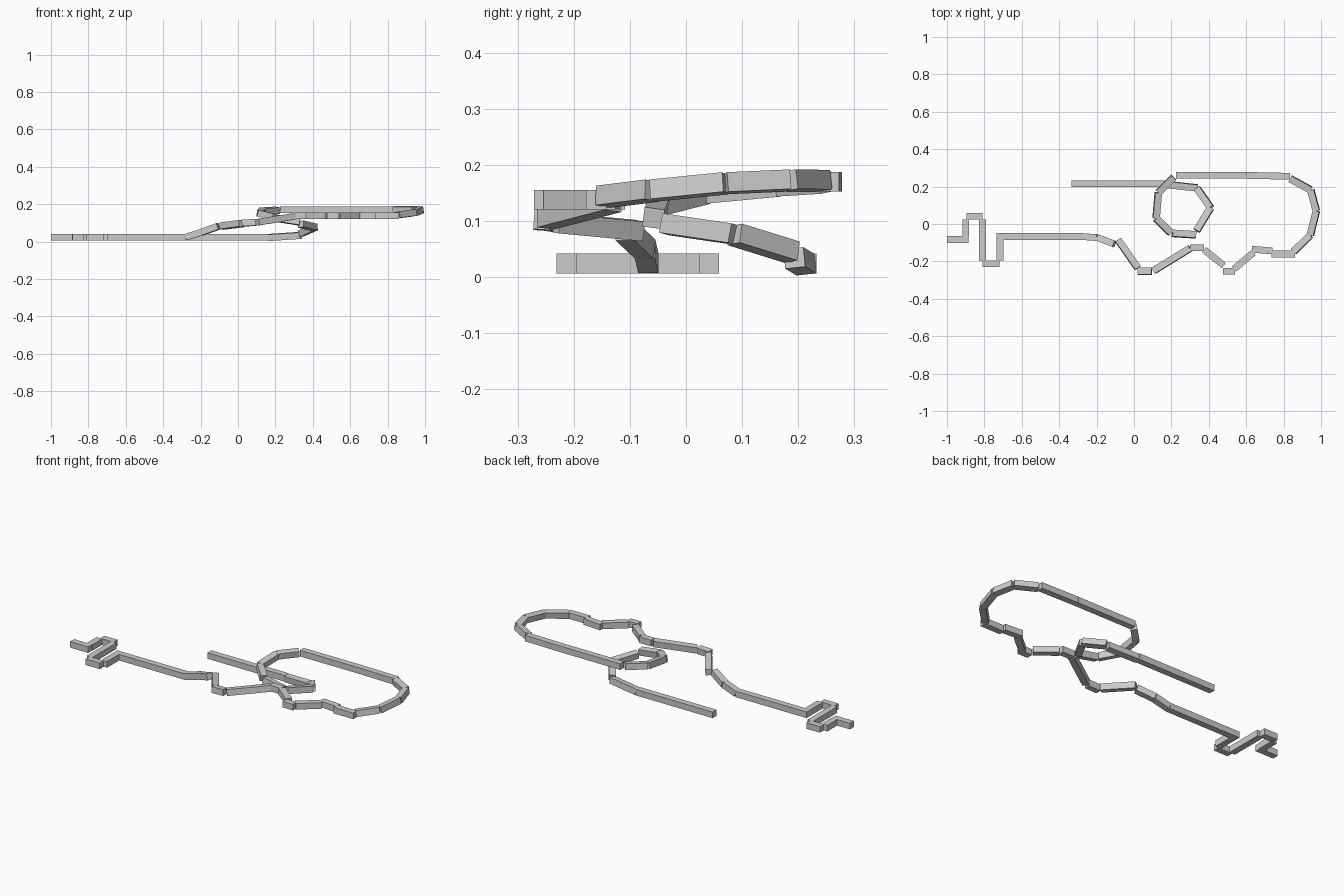
import bpy, bmesh, math
from mathutils import Vector, Matrix, Euler

# Remove the default cube
default_cube = bpy.data.objects.get("Cube")
if default_cube:
    bpy.data.objects.remove(default_cube, do_unlink=True)

WIDTH, HEIGHT = 0.036, 0.035
GROUND, TOP = 0.024, 0.138

# Single grey material
grey = bpy.data.materials.new("plain_grey")
grey.use_nodes = True
colour = (0.6, 0.6, 0.6, 1)
grey.diffuse_color = colour
grey.node_tree.nodes["Principled BSDF"].inputs["Base Color"].default_value = colour


def add_bar(bm, start, end, roll):
    """Add one square beam from start to end, banked by roll degrees."""
    direction = end - start
    yaw = math.atan2(direction.y, direction.x)
    pitch = math.atan2(direction.z, direction.xy.length)
    turn = Euler((math.radians(roll), -pitch, yaw)).to_matrix().to_4x4()
    size = Matrix.Diagonal((direction.length, WIDTH, HEIGHT, 1))
    place = Matrix.Translation((start + end) / 2)
    bmesh.ops.create_cube(bm, size=1, matrix=place @ turn @ size)


def track(name, points, roll=0, height=GROUND):
    """Build a section of straight beams along a path."""
    path = [Vector(p) if len(p) == 3 else Vector((*p, height)) for p in points]
    bm = bmesh.new()
    for start, end in zip(path, path[1:]):
        add_bar(bm, start, end, roll)
    mesh = bpy.data.meshes.new(name)
    bm.to_mesh(mesh)
    bm.free()
    mesh.materials.append(grey)
    section = bpy.data.objects.new(name, mesh)
    bpy.context.collection.objects.link(section)
    return section


# Flat zigzag at the far right: lengthwise beams, then the cross beams between
track("zigzag_end", [(-1, -.083), (-.885, -.083)])
track("zigzag_crest", [(-.895, .041), (-.81, .041)])
track("zigzag_trough", [(-.81, -.213), (-.72, -.213)])
track("zigzag_cross_short", [(-.9, -.065), (-.9, .024)])
track("zigzag_cross_long", [(-.81, .024), (-.81, -.195)])
track("zigzag_cross_return", [(-.717, -.195), (-.717, -.084)])

# Long entry straight and the climb
track("entry_straight", [(-.735, -.067), (-.28, -.067)])
track("climb", [(-.28, -.067, GROUND), (-.195, -.073, .05), (-.105, -.107, .082)])

# First dip, banked slightly
track("dip_down", [(-.085, -.085, .083), (.02, -.235, .097)], roll=-6)
track("dip_bottom", [(.02, -.253, .1), (.095, -.253, .102)], roll=-4)
track("dip_up", [(.105, -.25, .104), (.3, -.13, .135)], roll=-6)

# Wavy raised section
track("wave_crest", [(.3, -.127), (.375, -.127)], height=TOP)
track("wave_down", [(.375, -.137), (.48, -.222)], height=TOP)
track("wave_bottom", [(.475, -.253), (.54, -.253)], height=TOP)
track("wave_up", [(.535, -.24), (.64, -.152)], height=TOP)
track("wave_exit", [(.63, -.135), (.74, -.144)], height=TOP)
track("wave_straight", [(.735, -.16), (.86, -.16)], height=TOP)

# Wide banked turn on the left
track("wide_turn", [(.853, -.148, .143), (.943, -.06, .154), (.975, .07, .167),
                    (.945, .182, .172), (.835, .243, .171)], roll=-8)

# Raised back straight
track("back_straight", [(.835, .255), (.6, .26), (.225, .26)], height=.17)

# Descending inner loop
track("loop_entry", [(.213, .25, .168), (.13, .168, .163), (.118, .03, .15),
                     (.197, -.048, .13)], roll=-8)
track("loop_exit", [(.205, -.05, .125), (.33, -.058, .105)], roll=-8)
track("loop_turn", [(.335, -.036, .094), (.41, .087, .076), (.338, .19, .044)], roll=-8)

# Ground level exit straight
track("exit_ramp", [(.338, .193, .034), (.16, .213, .022)], roll=-6)
track("exit_straight", [(.16, .215), (-.333, .215)])
